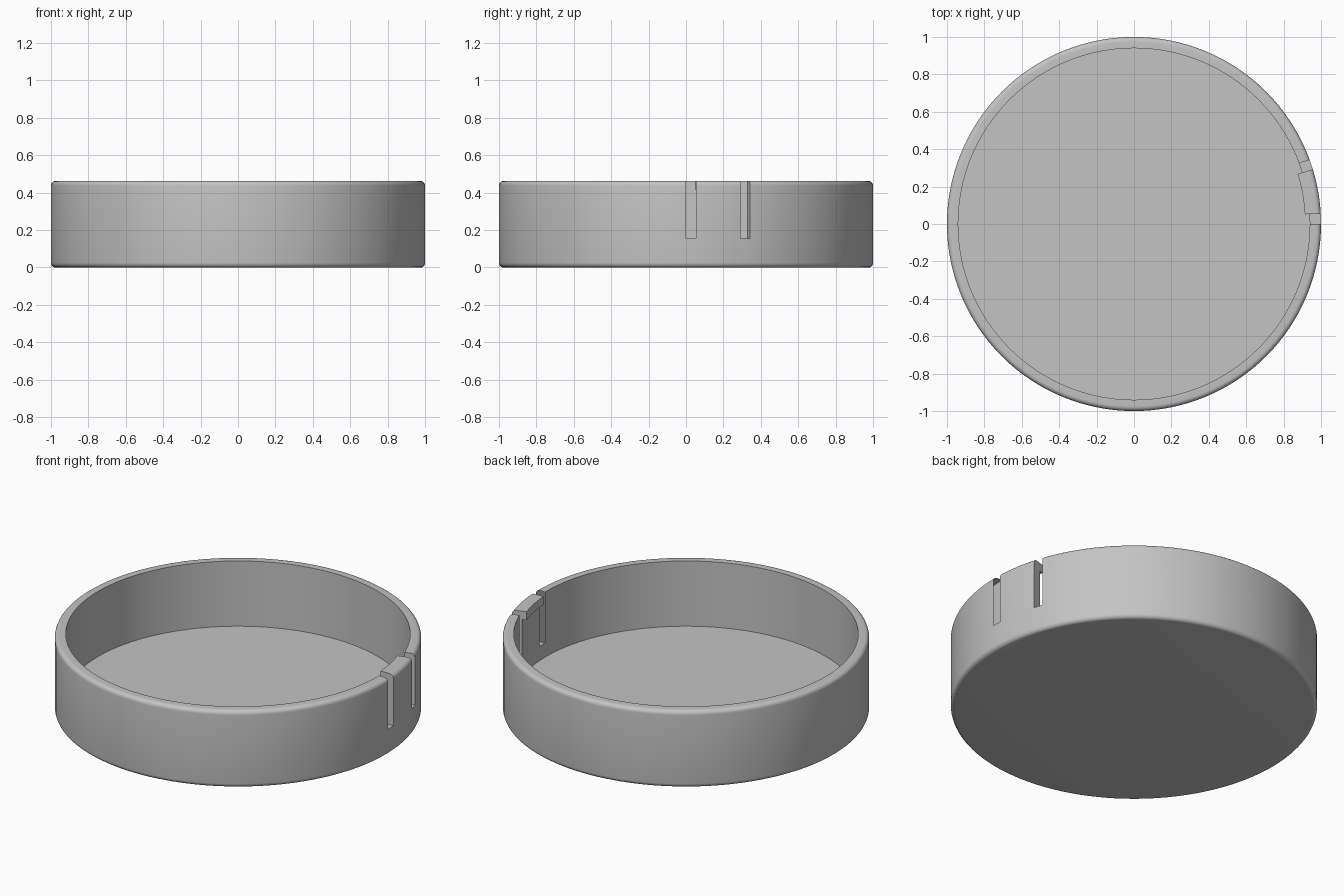
import bpy, bmesh, math
from mathutils import Matrix

cube = bpy.data.objects.get("Cube")
if cube:
    bpy.data.objects.remove(cube)

HEIGHT, FLOOR, INNER, FILLET = 0.463, 0.07, 0.94, 0.025
SLOT_WIDTH, SLOT_BOTTOM, SLOT_ANGLE = 0.053, 0.155, math.radians(17)

grey = bpy.data.materials.new("plain grey")
grey.use_nodes = True
colour = (0.55, 0.55, 0.55, 1)
grey.diffuse_color = colour
grey.node_tree.nodes["Principled BSDF"].inputs["Base Color"].default_value = colour


def finish(bm, name):
    bmesh.ops.recalc_face_normals(bm, faces=bm.faces)
    mesh = bpy.data.meshes.new(name)
    bm.to_mesh(mesh)
    bm.free()
    mesh.materials.append(grey)
    obj = bpy.data.objects.new(name, mesh)
    bpy.context.collection.objects.link(obj)
    return obj


def revolve(name, profile, start, sweep, steps, closed):
    """Sweep an (r, z) profile about z; a closed profile gets end caps."""
    bm = bmesh.new()
    rings = []
    for i in range(steps + 1):
        a = start + sweep * i / steps
        rings.append([bm.verts.new((r * math.cos(a), r * math.sin(a), z)) for r, z in profile])
    count = len(profile)
    for near, far in zip(rings, rings[1:]):
        for j in range(count if closed else count - 1):
            k = (j + 1) % count
            bm.faces.new((near[j], far[j], far[k], near[k]))
    if closed:
        bm.faces.new(rings[0])
        bm.faces.new(rings[-1])
    bmesh.ops.remove_doubles(bm, verts=bm.verts, dist=1e-4)
    return finish(bm, name)


def fillet(z, first):
    """Quarter-round at the outer edge, starting from the given angle."""
    angles = [math.radians(first + 15 * i) for i in range(7)]
    return [(1 - FILLET + FILLET * math.cos(a), z + FILLET * math.sin(a)) for a in angles]


def smooth(obj):
    bpy.ops.object.select_all(action='DESELECT')
    obj.select_set(True)
    bpy.context.view_layer.objects.active = obj
    bpy.ops.object.shade_smooth_by_angle(angle=math.radians(30))


# Round dish: flat base, rounded outer edges, sharp inner edge
dish_profile = ([(0, 0)] + fillet(FILLET, -90) + fillet(HEIGHT - FILLET, 0)
                + [(INNER, HEIGHT), (INNER, FLOOR), (0, FLOOR)])
dish = revolve("dish", dish_profile, 0, math.tau, 128, False)

# Two slots that free the clip tab in the wall
cutters = []
for i in range(2):
    bm = bmesh.new()
    bmesh.ops.create_cube(bm, size=1)
    bmesh.ops.scale(bm, vec=(0.3, SLOT_WIDTH, 0.5), verts=bm.verts)
    bmesh.ops.translate(bm, vec=(0.98, SLOT_WIDTH / 2, SLOT_BOTTOM + 0.25), verts=bm.verts)
    bmesh.ops.rotate(bm, cent=(0, 0, 0), verts=bm.verts,
                     matrix=Matrix.Rotation(i * SLOT_ANGLE, 3, 'Z'))
    cutter = finish(bm, f"slot_cutter_{i + 1}")
    cutter.hide_render = True
    cutters.append(cutter)
    cut = dish.modifiers.new("slot", 'BOOLEAN')
    cut.operation = 'DIFFERENCE'
    cut.solver = 'EXACT'
    cut.object = cutter

# Apply the cuts so the smoothing sees the final edges
bpy.context.view_layer.update()
cut_mesh = bpy.data.meshes.new_from_object(
    dish.evaluated_get(bpy.context.evaluated_depsgraph_get()))
dish.modifiers.clear()
dish.data = cut_mesh
for cutter in cutters:
    bpy.data.objects.remove(cutter)
smooth(dish)

# Small inward lip along the top of the tab
lip_start = math.asin(SLOT_WIDTH / INNER)
lip_profile = [(INNER + 0.005, HEIGHT), (0.915, HEIGHT),
               (0.915, HEIGHT - 0.05), (INNER + 0.005, HEIGHT - 0.05)]
lip = revolve("tab_lip", lip_profile, lip_start, SLOT_ANGLE - lip_start, 8, True)
smooth(lip)
